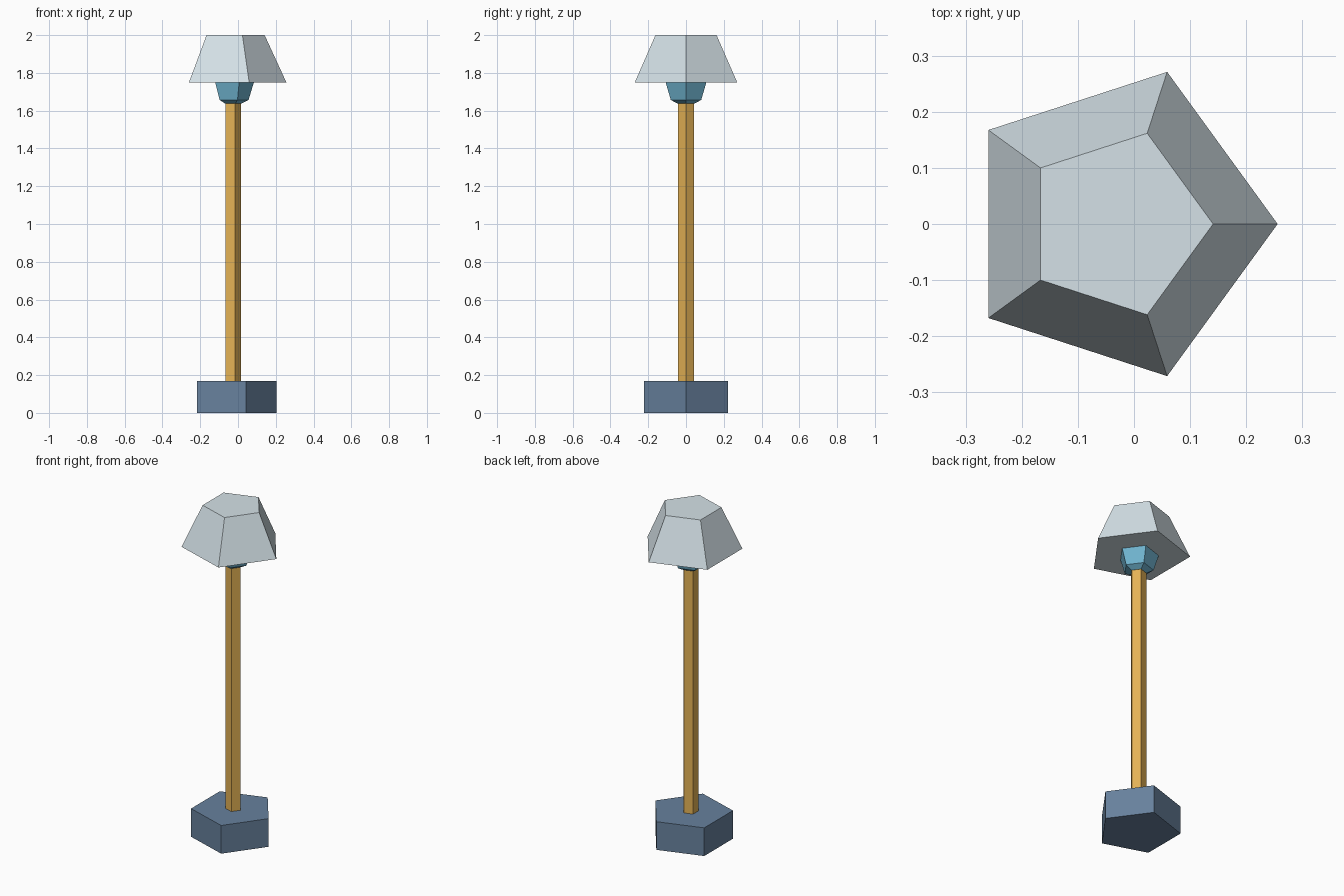
import bpy
import bmesh
from math import cos, sin, tau

cube = bpy.data.objects.get("Cube")
if cube:
    bpy.data.objects.remove(cube, do_unlink=True)

SIDES = 5
AXIS_X = -0.029  # pentagons point towards +x, so their axis sits left of centre


def material(name, rgb):
    mat = bpy.data.materials.new(name)
    mat.use_nodes = True
    color = (*rgb, 1)
    mat.diffuse_color = color
    mat.node_tree.nodes["Principled BSDF"].inputs["Base Color"].default_value = color
    return mat


def pentagon_stack(name, rings, mat):
    """Closed flat-faced solid through (radius, height) rings."""
    bm = bmesh.new()
    loops = [[bm.verts.new((r * cos(tau * i / SIDES), r * sin(tau * i / SIDES), z))
              for i in range(SIDES)] for r, z in rings]
    for low, high in zip(loops, loops[1:]):
        for i in range(SIDES):
            j = (i + 1) % SIDES
            bm.faces.new((low[i], low[j], high[j], high[i]))
    bm.faces.new(loops[0][::-1])
    bm.faces.new(loops[-1])
    mesh = bpy.data.meshes.new(name)
    bm.to_mesh(mesh)
    bm.free()
    mesh.materials.append(mat)
    obj = bpy.data.objects.new(name, mesh)
    obj.location.x = AXIS_X
    bpy.context.collection.objects.link(obj)
    return obj


slate = material("slate blue", (0.136, 0.22, 0.337))
wood = material("golden wood", (0.776, 0.445, 0.091))
blue = material("light blue", (0.162, 0.456, 0.631))
pale = material("pale grey", (0.686, 0.783, 0.831))

# Heavy foot, pole, bulb holder and shade
pentagon_stack("base", [(0.233, 0), (0.233, 0.17)], slate)
pentagon_stack("pole", [(0.045, 0.16), (0.045, 1.645)], wood)
pentagon_stack("bulb_holder", [(0.047, 1.637), (0.085, 1.657), (0.114, 1.753)], blue)
pentagon_stack("lampshade", [(0.285, 1.75), (0.17, 2)], pale)
